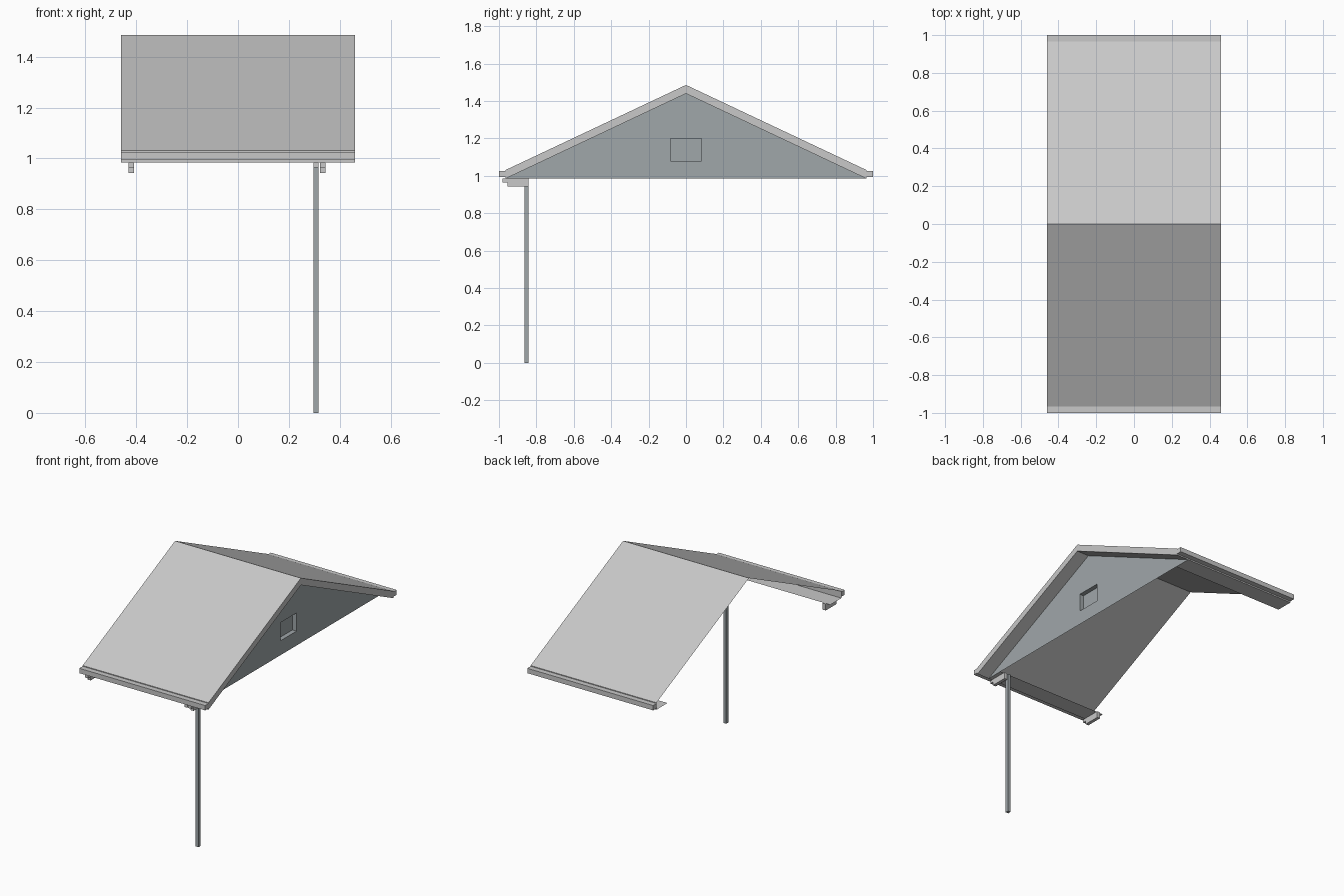
import bpy

if "Cube" in bpy.data.objects:
    bpy.data.objects.remove(bpy.data.objects["Cube"], do_unlink=True)


def material(name, colour):
    mat = bpy.data.materials.new(name)
    mat.use_nodes = True
    mat.diffuse_color = (*colour, 1)
    mat.node_tree.nodes["Principled BSDF"].inputs["Base Color"].default_value = (*colour, 1)
    return mat


LIGHT_GREY = material("light grey", (0.58, 0.58, 0.58))
BLUE_GREY = material("blue grey", (0.35, 0.385, 0.4))


def build(name, verts, faces, mat):
    mesh = bpy.data.meshes.new(name)
    mesh.from_pydata(verts, [], faces)
    mesh.materials.append(mat)
    obj = bpy.data.objects.new(name, mesh)
    bpy.context.collection.objects.link(obj)
    return obj


def sheet(name, path, x0, x1, mat):
    """Sweep an open (y, z) path along x as a thin skin."""
    n = len(path)
    verts = [(x, y, z) for x in (x0, x1) for y, z in path]
    build(name, verts, [(i, n + i, n + i + 1, i + 1) for i in range(n - 1)], mat)


def prism(name, profile, x0, x1, mat):
    """Extrude a closed anticlockwise (y, z) outline along x."""
    n = len(profile)
    verts = [(x, y, z) for x in (x0, x1) for y, z in profile]
    faces = [tuple(range(n))[::-1], tuple(range(n, 2 * n))]
    faces += [(i, (i + 1) % n, n + (i + 1) % n, n + i) for i in range(n)]
    build(name, verts, faces, mat)


def box(name, x0, x1, y0, y1, z0, z1, mat):
    prism(name, [(y0, z0), (y1, z0), (y1, z1), (y0, z1)], x0, x1, mat)


END = 0.46        # half length of the roof
WALL_X = 0.37     # gable wall plane
EAVE = 0.965      # roof edge
EAVE_Z = 0.985    # underside of the eave
PEAK = 1.44       # underside of the ridge at the overhang
RAKE = 0.046      # height of the rake board

# Thin roof skin with eave boards
under = [(-EAVE, EAVE_Z), (0, PEAK), (EAVE, EAVE_Z)]
over = [(y, z + RAKE) for y, z in under]
sheet("roof", [under[0]] + over + [under[2]], -END, END, LIGHT_GREY)

# Boxed overhang beyond the gable: rake board and its underside
build("rake_board", [(END, y, z) for y, z in under + over[::-1]], [tuple(range(6))], LIGHT_GREY)
sheet("overhang_underside", under[::-1], WALL_X, END, LIGHT_GREY)

# Gutter and soffit along each eave
for side, label in ((-1, "front"), (1, "back")):
    box(label + "_gutter", -END, END, *sorted((side * EAVE, side)), 0.994, 1.026, LIGHT_GREY)
    sheet(label + "_soffit", sorted([(side * 0.85, EAVE_Z), (side * EAVE, EAVE_Z)], reverse=True),
          -END, WALL_X, LIGHT_GREY)

# Thin gable wall with a sunken vent panel
opening = [(-0.083, 1.08), (0.083, 1.08), (0.083, 1.2), (-0.083, 1.2)]
corners = [under[0], under[2], under[1]]
verts = [(WALL_X, y, z) for y, z in corners + opening]
verts += [(WALL_X - 0.03, y, z) for y, z in opening]
faces = [(0, 1, 4, 3), (1, 2, 5, 4), (2, 6, 5), (2, 0, 3, 6), (7, 8, 9, 10)]
faces += [(3 + i, 3 + (i + 1) % 4, 7 + (i + 1) % 4, 7 + i) for i in range(4)]
build("gable_wall", verts, faces, BLUE_GREY)

# Brackets under the front eave, with a stepped nose
for label, x in (("right", -0.42), ("left", 0.333)):
    prism(label + "_bracket",
          [(-0.98, EAVE_Z), (-0.98, 0.965), (-0.955, 0.965), (-0.955, 0.942),
           (-0.843, 0.942), (-0.843, EAVE_Z)],
          x - 0.011, x + 0.011, LIGHT_GREY)

# Slim front post and the short rafter above it
box("front_post", 0.296, 0.317, -0.864, -0.842, 0, EAVE_Z, BLUE_GREY)
box("post_rafter", 0.296, 0.317, -0.98, -0.864, 0.965, EAVE_Z, LIGHT_GREY)
